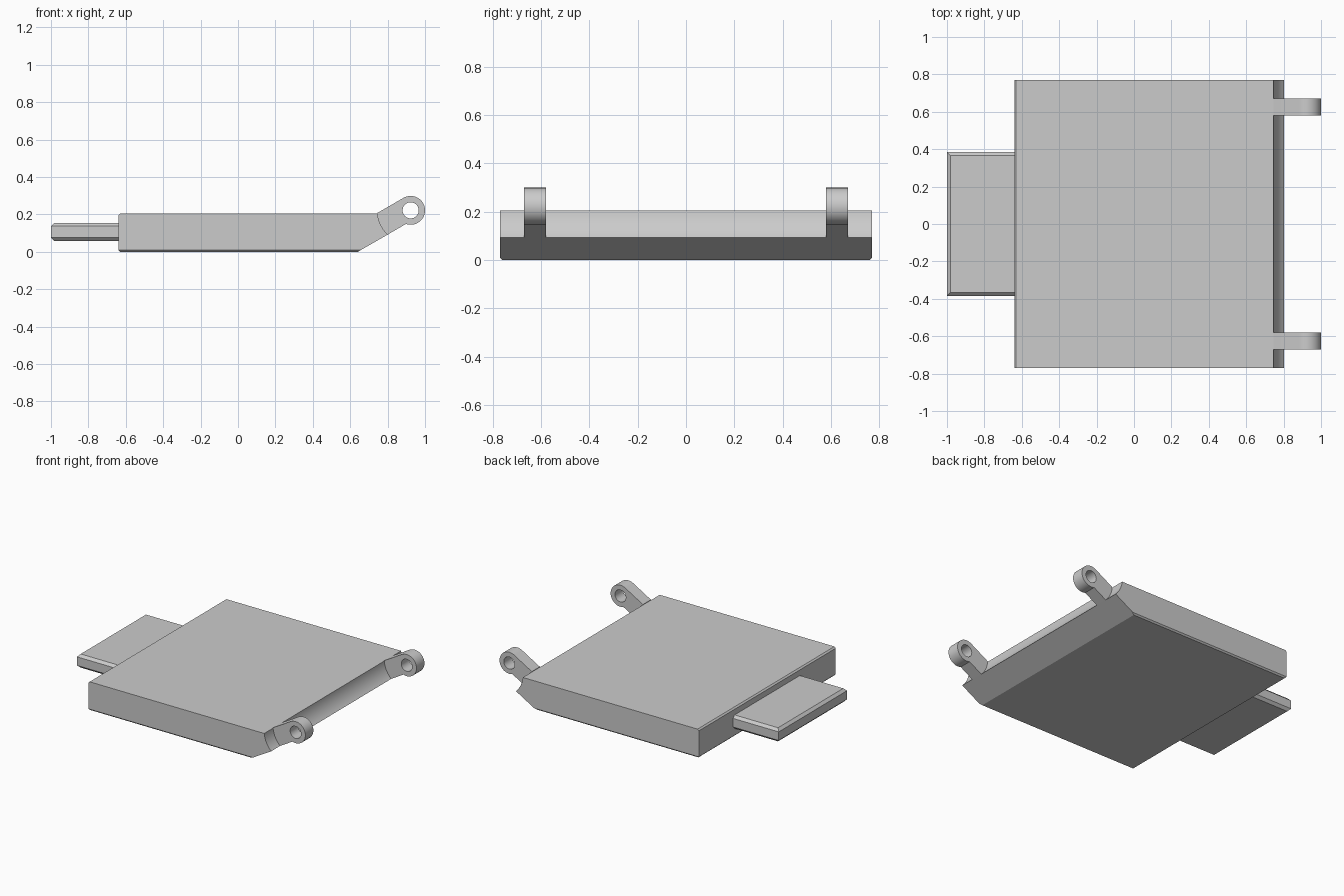
import bpy, bmesh
from math import radians, cos, sin

if "Cube" in bpy.data.objects:
    bpy.data.objects.remove(bpy.data.objects["Cube"])

PIVOT = (0.923, 0.222)   # hinge centre in x, z


def arc(radius, start, end, steps):
    """Points on an arc around the hinge pivot, angles in degrees."""
    pts = []
    for i in range(steps + 1):
        a = radians(start + (end - start) * i / steps)
        pts.append((PIVOT[0] + radius * cos(a), PIVOT[1] + radius * sin(a)))
    return pts


def extrude_profile(name, loops, y0, y1, chamfer=0, left=None):
    """Extrude x-z loops (outline, then holes) along y; optionally chamfer
    the long horizontal edges on the sides and on the left end."""
    bm = bmesh.new()
    edges = []
    for loop in loops:
        vs = [bm.verts.new((x, y0, z)) for x, z in loop]
        edges += [bm.edges.new((vs[i - 1], vs[i])) for i in range(len(vs))]
    if len(loops) == 1:
        faces = [bm.faces.new(vs)]
    else:
        res = bmesh.ops.triangle_fill(bm, use_beauty=True, edges=edges)
        faces = [g for g in res["geom"] if isinstance(g, bmesh.types.BMFace)]
    ext = bmesh.ops.extrude_face_region(bm, geom=faces)
    moved = [g for g in ext["geom"] if isinstance(g, bmesh.types.BMVert)]
    bmesh.ops.translate(bm, verts=moved, vec=(0, y1 - y0, 0))
    bmesh.ops.recalc_face_normals(bm, faces=bm.faces[:])
    if chamfer:
        zs = [v.co.z for v in bm.verts]
        picked = []
        for e in bm.edges:
            a, b = (v.co for v in e.verts)
            flat = abs(a.z - b.z) < 1e-5 and min(abs(a.z - min(zs)), abs(a.z - max(zs))) < 1e-5
            side = abs(a.y - b.y) < 1e-5
            end = max(abs(a.x - left), abs(b.x - left)) < 1e-5
            if flat and (side or end):
                picked.append(e)
        bmesh.ops.bevel(bm, geom=picked, offset=chamfer, segments=1,
                        profile=0.5, affect='EDGES')
    me = bpy.data.meshes.new(name)
    bm.to_mesh(me)
    bm.free()
    ob = bpy.data.objects.new(name, me)
    bpy.context.collection.objects.link(ob)
    bpy.ops.object.select_all(action='DESELECT')
    ob.select_set(True)
    bpy.context.view_layer.objects.active = ob
    bpy.ops.object.shade_smooth_by_angle(angle=radians(25))
    return ob


# Main slab with sloped underside and concave hinge-side edge
body = [(-0.64, 0), (-0.64, 0.205)] + arc(0.178, 185.5, 226.6, 12) + [(0.64, 0)]
extrude_profile("body", [body], -0.77, 0.77, 0.01, -0.64)

# Thinner tab on the left end
tab = [(-1, 0.058), (-1, 0.155), (-0.625, 0.155), (-0.625, 0.058)]
extrude_profile("tab", [tab], -0.385, 0.385, 0.018, -1)

# Pair of hinge lugs with pin holes
outline = arc(0.077, 120, -109, 32) + arc(0.178, 226.6, 184.4, 12)
hole = arc(0.043, 0, 360, 32)[:-1]
lug = extrude_profile("hinge_lug", [outline, hole], 0.58, 0.67)
mirror = lug.modifiers.new("Mirror", 'MIRROR')
mirror.use_axis = (False, True, False)
